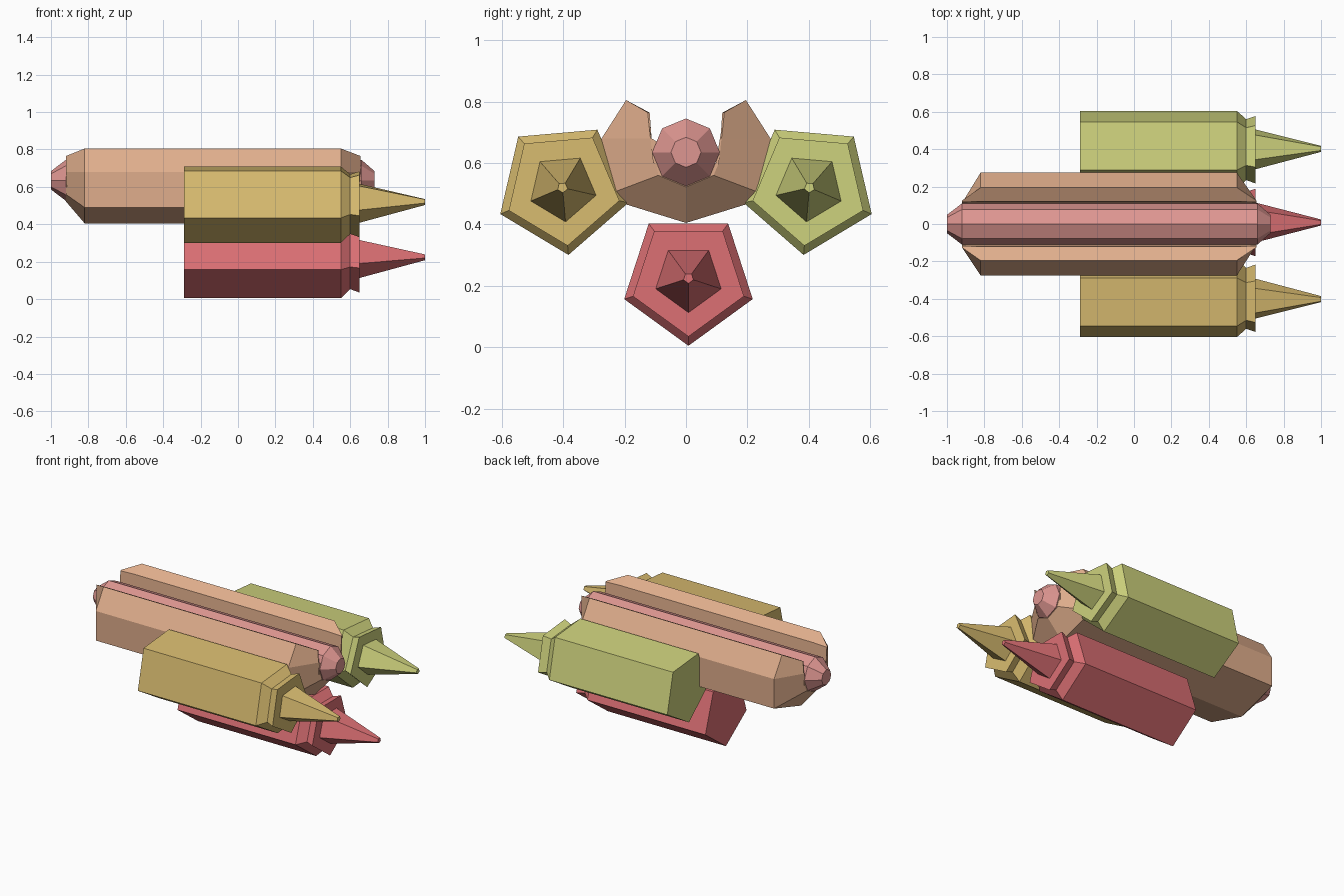
import bpy, bmesh, math

if "Cube" in bpy.data.objects:
    bpy.data.objects.remove(bpy.data.objects["Cube"])

def srgb(r, g, b):
    f = lambda c: c / 12.92 if c <= 0.04045 else ((c + 0.055) / 1.055) ** 2.4
    return (f(r / 255), f(g / 255), f(b / 255), 1)

def material(name, rgb):
    m = bpy.data.materials.new(name)
    m.diffuse_color = srgb(*rgb)
    m.use_nodes = True
    m.node_tree.nodes["Principled BSDF"].inputs["Base Color"].default_value = m.diffuse_color
    return m

def loft(name, sections, mat):
    """Join closed (x, [(y, z)...]) sections into a capped solid."""
    bm = bmesh.new()
    rings = [[bm.verts.new((x, y, z)) for y, z in pts] for x, pts in sections]
    n = len(rings[0])
    for a, b in zip(rings, rings[1:]):
        for i in range(n):
            j = (i + 1) % n
            bm.faces.new((a[i], a[j], b[j], b[i]))
    bm.faces.new(rings[0][::-1])
    bm.faces.new(rings[-1])
    bmesh.ops.recalc_face_normals(bm, faces=bm.faces)
    me = bpy.data.meshes.new(name)
    bm.to_mesh(me)
    bm.free()
    me.materials.append(mat)
    ob = bpy.data.objects.new(name, me)
    bpy.context.collection.objects.link(ob)
    return ob

def polygon(cy, cz, r, n, deg):
    return [(cy + r * math.cos(math.radians(deg) + i * math.tau / n),
             cz + r * math.sin(math.radians(deg) + i * math.tau / n)) for i in range(n)]

def mirrored(half):
    return half + [(-y, z) for y, z in reversed(half) if y > 0]

tan = material("tan", (224, 174, 140))
pink = material("rose pink", (222, 150, 145))
red = material("red", (220, 112, 116))
gold = material("gold", (217, 188, 112))
lime = material("yellow green", (206, 210, 125))

# Grooved hull with ends that taper in towards the rod
full = mirrored([(0, .405), (.275, .49), (.275, .68), (.195, .805), (.12, .765), (.108, .60)])
tip = mirrored([(0, .522), (.09, .56), (.112, .68), (.125, .765), (.118, .762), (.107, .60)])
loft("hull", [(-.92, tip), (-.82, full), (.55, full), (.655, tip)], tan)

# Octagonal rod lying in the groove
loft("core_rod", [(x, polygon(0, .635, r, 8, 90)) for x, r in
                  ((-1, .049), (-.92, .11), (.66, .11), (.73, .049))], pink)

# Pentagonal pods: body, neck, collar, spike
profile = ((-.29, .22), (.55, .22), (.60, .172), (.65, .19), (.65, .112), (1, .017))
for name, y, z, deg, mat in (("lower_pod", .008, .225, -90, red),
                             ("left_pod", -.402, .52, -85, gold),
                             ("right_pod", .402, .52, -95, lime)):
    loft(name, [(x, polygon(y, z, r, 5, deg)) for x, r in profile], mat)
